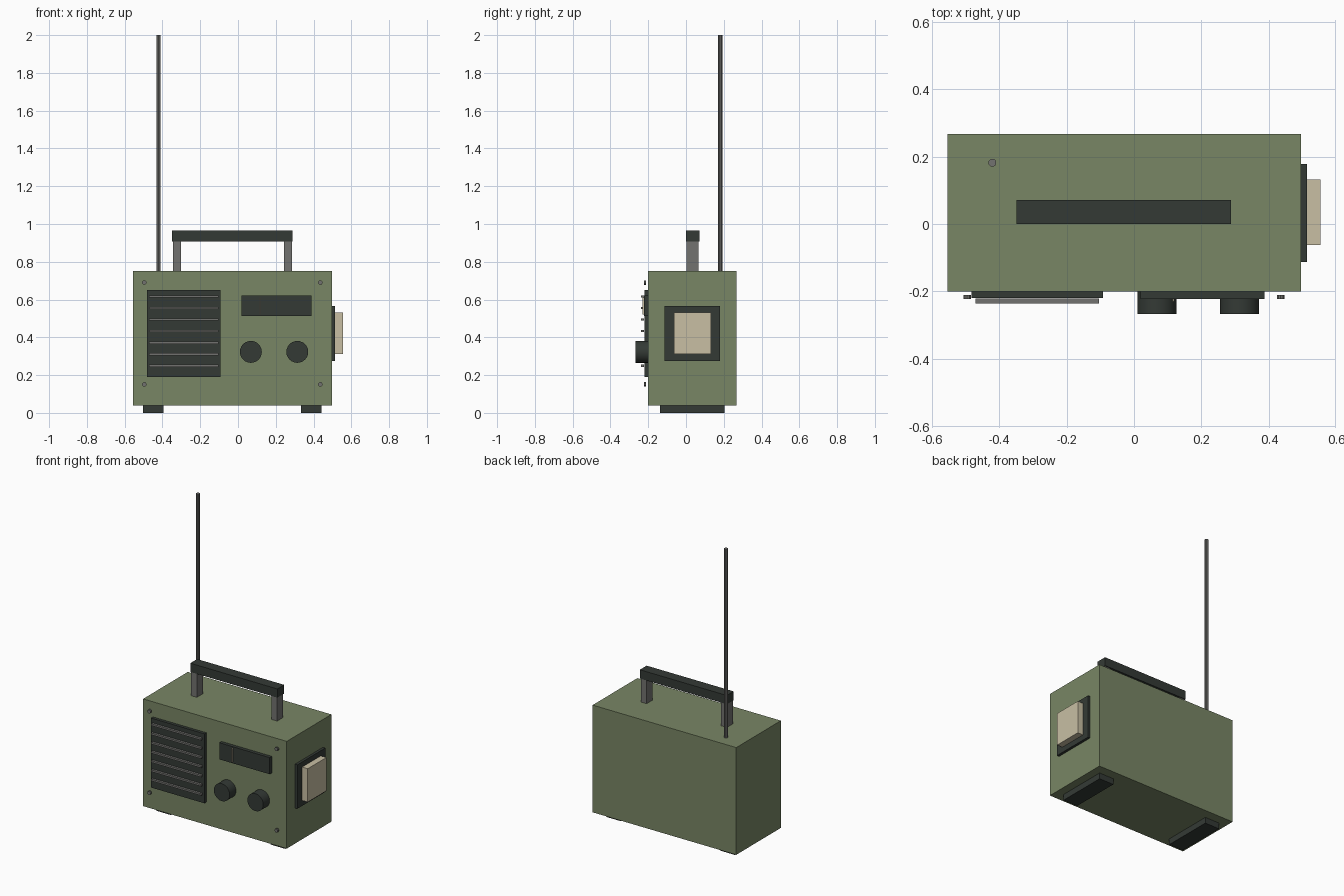
import bpy
import bmesh
from mathutils import Matrix

cube = bpy.data.objects.get("Cube")
if cube:
    bpy.data.objects.remove(cube, do_unlink=True)


def material(name, r, g, b):
    m = bpy.data.materials.new(name)
    m.use_nodes = True
    m.diffuse_color = (r, g, b, 1)
    for node in m.node_tree.nodes:
        if node.type == 'BSDF_PRINCIPLED':
            node.inputs["Base Color"].default_value = (r, g, b, 1)
    return m


green = material("olive green", 0.19, 0.24, 0.13)
dark = material("dark charcoal", 0.034, 0.042, 0.036)
grey = material("metal grey", 0.17, 0.17, 0.16)
cream = material("cream", 0.58, 0.52, 0.37)


def finish(name, bm, mat):
    mesh = bpy.data.meshes.new(name)
    bm.to_mesh(mesh)
    bm.free()
    mesh.materials.append(mat)
    obj = bpy.data.objects.new(name, mesh)
    bpy.context.collection.objects.link(obj)
    return obj


def box(name, mat, x, y, z):
    """Box given by its (low, high) range on each axis."""
    bm = bmesh.new()
    bmesh.ops.create_cube(bm, size=1)
    ranges = (x, y, z)
    bmesh.ops.scale(bm, vec=[hi - lo for lo, hi in ranges], verts=bm.verts)
    bmesh.ops.translate(bm, vec=[(lo + hi) / 2 for lo, hi in ranges], verts=bm.verts)
    return finish(name, bm, mat)


def cylinder(name, mat, centre, radius, length, sides, axis='Z'):
    bm = bmesh.new()
    bmesh.ops.create_cone(bm, cap_ends=True, segments=sides, radius1=radius,
                          radius2=radius, depth=length)
    if axis == 'Y':
        bm.transform(Matrix.Rotation(1.570796, 4, 'X'))
    bmesh.ops.translate(bm, vec=centre, verts=bm.verts)
    obj = finish(name, bm, mat)
    bpy.context.view_layer.objects.active = obj
    obj.select_set(True)
    bpy.ops.object.shade_smooth_by_angle()
    obj.select_set(False)
    return obj


FRONT = -0.2
MID = -0.03   # centre line of the case
TOP = 0.75

# Case and feet
box("case", green, (-0.555, 0.497), (FRONT, 0.267), (0.04, TOP))
for side, name in ((-1, "right_foot"), (1, "left_foot")):
    x = MID + side * 0.418
    box(name, dark, (x - 0.054, x + 0.054), (-0.138, 0.203), (0, 0.042))

# Carrying handle
box("handle_grip", dark, (-0.349, 0.288), (0, 0.071), (0.907, 0.965))
for side, name in ((-1, "right_handle_post"), (1, "left_handle_post")):
    x = MID + side * 0.294
    box(name, grey, (x - 0.021, x + 0.021), (0.003, 0.065), (TOP, 0.91))

# Antenna
cylinder("antenna", grey, (-0.421, 0.182, 1.37), 0.012, 1.26, 10)

# Speaker grille with slats
box("speaker_panel", dark, (-0.483, -0.092), (-0.22, FRONT), (0.19, 0.65))
for i in range(7):
    z = 0.25 + i * 0.061
    box(f"speaker_slat_{i + 1}", grey, (-0.471, -0.104), (-0.237, -0.222),
        (z - 0.006, z + 0.006))

# Tuning display with needle
box("tuning_display", dark, (0.019, 0.388), (-0.223, FRONT), (0.512, 0.622))
box("tuning_needle", cream, (0.114, 0.119), (-0.231, -0.223), (0.522, 0.612))

# Knobs
for x, name in ((0.068, "volume_knob"), (0.314, "tuning_knob")):
    cylinder(name, dark, (x, -0.232, 0.323), 0.058, 0.07, 24, 'Y')

# Corner screws
for side in (-1, 1):
    for z in (0.151, 0.69):
        cylinder("corner_screw", grey, (MID + side * 0.466, -0.217, z),
                 0.012, 0.013, 10, 'Y')

# Side panel with raised cream pad
box("side_panel", dark, (0.497, 0.514), (-0.113, 0.179), (0.275, 0.566))
box("side_pad", cream, (0.514, 0.555), (-0.063, 0.132), (0.311, 0.532))
